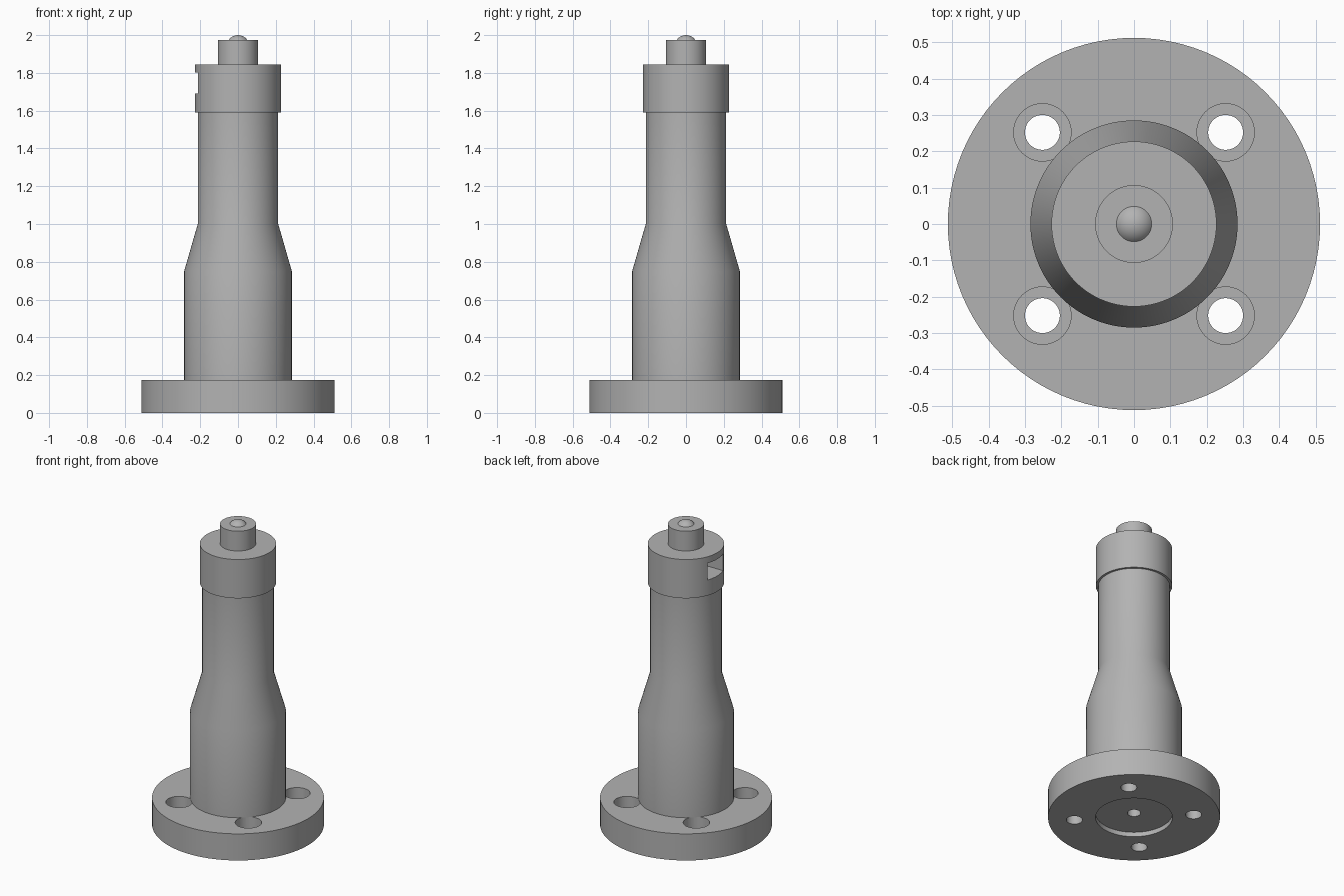
import bpy, bmesh, math
from mathutils import Matrix, Vector

old = bpy.data.objects.get("Cube")
if old:
    bpy.data.objects.remove(old, do_unlink=True)

GREY = (0.45, 0.45, 0.45, 1)
metal = bpy.data.materials.new("plain grey metal")
metal.use_nodes = True
metal.diffuse_color = GREY
metal.node_tree.nodes["Principled BSDF"].inputs["Base Color"].default_value = GREY


def add_object(name, bm):
    bmesh.ops.recalc_face_normals(bm, faces=bm.faces)
    mesh = bpy.data.meshes.new(name)
    bm.to_mesh(mesh)
    bm.free()
    mesh.materials.append(metal)
    obj = bpy.data.objects.new(name, mesh)
    bpy.context.collection.objects.link(obj)
    return obj


def lathe(name, profile, centre=(0, 0), steps=96, closed=False):
    """Revolve (radius, height) points about a vertical axis."""
    bm = bmesh.new()
    verts = [bm.verts.new((r, 0, z)) for r, z in profile]
    ends = verts[1:] + verts[:1] if closed else verts[1:]
    edges = [bm.edges.new(pair) for pair in zip(verts, ends)]
    bmesh.ops.spin(bm, geom=verts + edges, cent=(0, 0, 0), axis=(0, 0, 1),
                   angle=math.tau, steps=steps)
    bmesh.ops.remove_doubles(bm, verts=bm.verts, dist=1e-5)
    bmesh.ops.translate(bm, verts=bm.verts, vec=(*centre, 0))
    return add_object(name, bm)


def activate(obj):
    bpy.ops.object.select_all(action="DESELECT")
    obj.select_set(True)
    bpy.context.view_layer.objects.active = obj


def cut(obj, cutter):
    cutter.hide_render = True
    mod = obj.modifiers.new("cut", "BOOLEAN")
    mod.operation = "DIFFERENCE"
    mod.solver = "EXACT"
    mod.object = cutter
    activate(obj)
    bpy.ops.object.modifier_apply(modifier=mod.name)
    bpy.data.objects.remove(cutter, do_unlink=True)


# Round flange with a shallow recess and a centre bore underneath
FLANGE_TOP = 0.175
flange = lathe("base_flange", [(0.04, 0.03), (0.229, 0.03), (0.229, 0), (0.512, 0),
                               (0.512, FLANGE_TOP), (0.04, FLANGE_TOP)], closed=True)

# Four counterbored bolt holes
for sx in (-1, 1):
    for sy in (-1, 1):
        cut(flange, lathe("bolt_hole_cutter",
                          [(0, -0.1), (0.048, -0.1), (0.048, 0.07), (0.079, 0.07),
                           (0.079, 0.3), (0, 0.3)], (0.252 * sx, 0.252 * sy), 48))

# Column that tapers to a narrower neck
column = lathe("tapered_column", [(0, FLANGE_TOP), (0.285, FLANGE_TOP), (0.285, 0.75),
                                  (0.213, 1), (0.213, 1.59), (0, 1.59)])

# Collar with a rectangular pocket in its side
collar = lathe("collar", [(0, 1.59), (0.227, 1.59), (0.227, 1.845), (0, 1.845)])
bm = bmesh.new()
bmesh.ops.create_cube(bm, size=1, matrix=Matrix.LocRotScale(
    Vector((-0.2, 0, 1.747)), None, Vector((0.2, 0.162, 0.11))))
cut(collar, add_object("pocket_cutter", bm))

# Top pin and its low dome
pin = lathe("top_pin", [(0, 1.845), (0.107, 1.845), (0.107, 1.975), (0, 1.975)])
BALL = 0.06
arc = [math.radians(54 * i / 8) for i in range(9)]
dome = lathe("top_dome", [(0, 1.975)] + [(BALL * math.sin(a), 2 - BALL + BALL * math.cos(a))
                                       for a in reversed(arc)], steps=48)

for part in (flange, column, collar, pin, dome):
    activate(part)
    bpy.ops.object.shade_smooth_by_angle(angle=math.radians(30))
